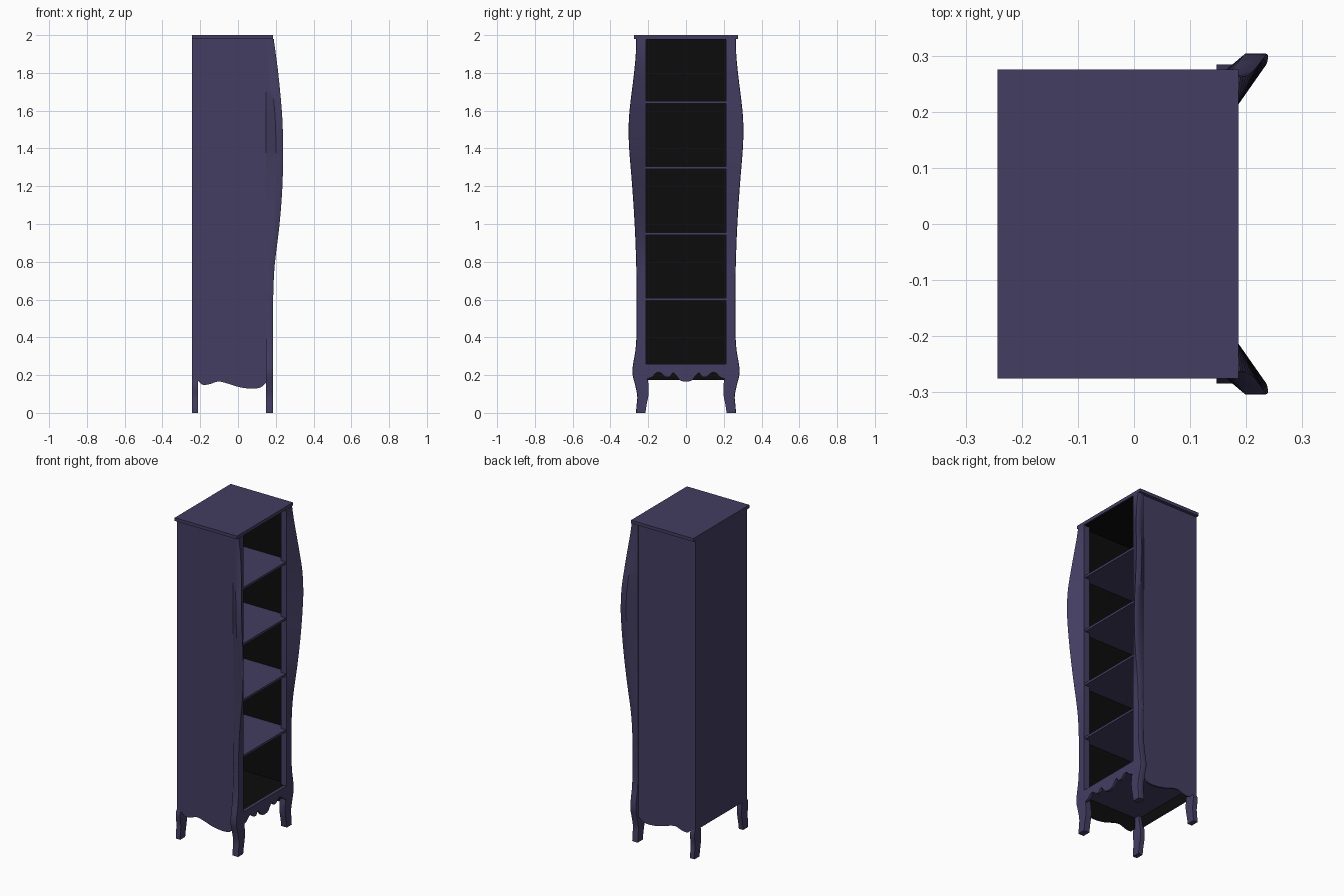
import bpy, bmesh
from mathutils import Vector

if "Cube" in bpy.data.objects:
    bpy.data.objects.remove(bpy.data.objects["Cube"])


def material(name, rgb):
    m = bpy.data.materials.new(name)
    m.diffuse_color = (*rgb, 1)
    m.use_nodes = True
    m.node_tree.nodes["Principled BSDF"].inputs["Base Color"].default_value = m.diffuse_color
    return m


PURPLE = material("dusky purple", (0.056, 0.047, 0.119))
BLACK = material("interior black", (0.0037, 0.0037, 0.0037))


def curve(keys, t):
    """Smooth interpolation through (t, value) keys."""
    if t <= keys[0][0]:
        return keys[0][1]
    n = len(keys)
    for i in range(n - 1):
        (t0, a), (t1, b) = keys[i], keys[i + 1]
        if t <= t1:
            def slope(j):
                lo, hi = keys[max(j - 1, 0)], keys[min(j + 1, n - 1)]
                return (hi[1] - lo[1]) / (hi[0] - lo[0])
            h = t1 - t0
            u = (t - t0) / h
            return ((2*u**3 - 3*u**2 + 1) * a + (u**3 - 2*u**2 + u) * h * slope(i)
                    + (3*u**2 - 2*u**3) * b + (u**3 - u**2) * h * slope(i + 1))
    return keys[-1][1]


def loft(name, rings, inside=None, smooth=False):
    """Skin rings of points and cap the ends; faces towards 'inside' go black."""
    bm = bmesh.new()
    rows = [[bm.verts.new(p) for p in r] for r in rings]
    n = len(rows[0])
    for a, b in zip(rows, rows[1:]):
        for i in range(n):
            j = (i + 1) % n
            bm.faces.new((a[i], a[j], b[j], b[i]))
    bm.faces.new(rows[0])
    bm.faces.new(rows[-1])
    bmesh.ops.recalc_face_normals(bm, faces=bm.faces)
    bm.normal_update()
    if inside is not None:
        for f in bm.faces:
            if f.normal.dot(Vector(inside)) > 0.9:
                f.material_index = 1
    me = bpy.data.meshes.new(name)
    bm.to_mesh(me)
    bm.free()
    me.materials.append(PURPLE)
    me.materials.append(BLACK)
    ob = bpy.data.objects.new(name, me)
    bpy.context.collection.objects.link(ob)
    if smooth:
        bpy.ops.object.select_all(action='DESELECT')
        ob.select_set(True)
        bpy.context.view_layer.objects.active = ob
        bpy.ops.object.shade_smooth_by_angle(angle=0.6)
    return ob


def box(name, x0, x1, y0, y1, z0, z1, inside=None):
    return loft(name, [[(x0, y0, z), (x1, y0, z), (x1, y1, z), (x0, y1, z)]
                       for z in (z0, z1)], inside)


BACK, FRONT = -0.243, 0.186
POST = 0.147      # rear edge of the front posts
SIDE = 0.255      # outer face of the side panels
OPEN = 0.213      # half width of the opening

# Top board with dark underside inside the cabinet
box("top_board", BACK, FRONT, -0.275, 0.275, 1.98, 2.0)
lining = box("top_lining", BACK + 0.01, 0.18, -0.245, 0.245, 1.976, 1.98)
lining.data.materials[0] = BLACK

# Back panel, floor and shelves
box("back_panel", BACK, BACK + 0.01, -SIDE, SIDE, 0.175, 1.98, (1, 0, 0))
box("floor_panel", BACK + 0.01, 0.18, -0.245, 0.245, 0.24, 0.258, (0, 0, 1))
for k in range(4):
    z = 0.60 + 0.348 * k
    box("shelf_%d" % (k + 1), BACK + 0.01, 0.18, -0.245, 0.245, z - 0.006, z + 0.008)

# Side panels with a wavy lower edge
wave = [(BACK, 0.175), (-0.215, 0.172), (-0.19, 0.15), (-0.15, 0.152), (-0.105, 0.166),
        (-0.05, 0.154), (0, 0.138), (0.07, 0.128), (0.12, 0.135), (0.15, 0.16)]
xs = [BACK + i * (0.15 - BACK) / 40 for i in range(41)]
for s, tag in ((-1, "left"), (1, "right")):
    outline = [(x, curve(wave, x)) for x in xs] + [(0.15, 1.98), (BACK, 1.98)]
    loft("side_panel_" + tag, [[(x, s * y, z) for x, z in outline]
                               for y in (SIDE - 0.01, SIDE)], (0, -s, 0))

# Scalloped front apron
scallop = [(0, 0.165), (0.03, 0.172), (0.052, 0.198), (0.07, 0.212), (0.085, 0.192),
           (0.105, 0.19), (0.12, 0.2), (0.14, 0.215), (0.16, 0.21), (0.18, 0.19),
           (0.215, 0.178)]
ys = [-0.215 + i * 0.43 / 60 for i in range(61)]
outline = [(y, curve(scallop, abs(y))) for y in ys] + [(0.215, 0.26), (-0.215, 0.26)]
loft("front_apron", [[(x, y, z) for y, z in outline] for x in (0.17, FRONT)], (-1, 0, 0))

# Curved corner posts running down into front legs
outer = [(0, 0.265), (0.04, 0.262), (0.09, 0.258), (0.15, 0.27), (0.21, 0.284),
         (0.26, 0.28), (0.33, 0.268), (0.42, 0.262), (0.65, 0.262), (0.8, 0.264),
         (1.0, 0.272), (1.2, 0.285), (1.4, 0.301), (1.5, 0.304), (1.6, 0.299),
         (1.8, 0.275), (1.9, 0.266), (1.98, 0.264)]
inner = [(0, 0.215), (0.04, 0.209), (0.1, 0.198), (0.16, 0.2), (0.2, 0.208), (0.25, OPEN)]
bulge = [(0.6, 0), (0.7, 0.003), (0.8, 0.01), (1.0, 0.034), (1.2, 0.049), (1.4, 0.053),
         (1.5, 0.051), (1.6, 0.046), (1.8, 0.027), (1.9, 0.014), (1.98, 0.003)]
zs = [i * 0.02 for i in range(22)] + [0.42 + i * 0.04 for i in range(1, 40)]
for s, tag in ((-1, "left"), (1, "right")):
    rings = []
    for z in zs:
        o, i, d = curve(outer, z), curve(inner, z), curve(bulge, z)
        anchor = o - 0.0005 if z < 0.6 else 0.2605
        section = [(POST, i), (FRONT, i), (FRONT + d, o - 0.002), (FRONT + d - 0.004, o),
                   (POST + d + 0.001, o), (POST, anchor)]
        rings.append([(x, s * y, z) for x, y in section])
    loft("front_post_" + tag, rings, smooth=True)

    # Short curved back legs
    rings = []
    for z in [k * 0.02 for k in range(13)]:
        o, i = min(curve(outer, z), 0.264), curve(inner, z)
        if z > 0.17:
            o = SIDE - 0.001
        rings.append([(x, s * y, z) for x, y in ((BACK, i), (BACK + 0.03, i),
                                                 (BACK + 0.03, o), (BACK, o))])
    loft("back_leg_" + tag, rings, smooth=True)
